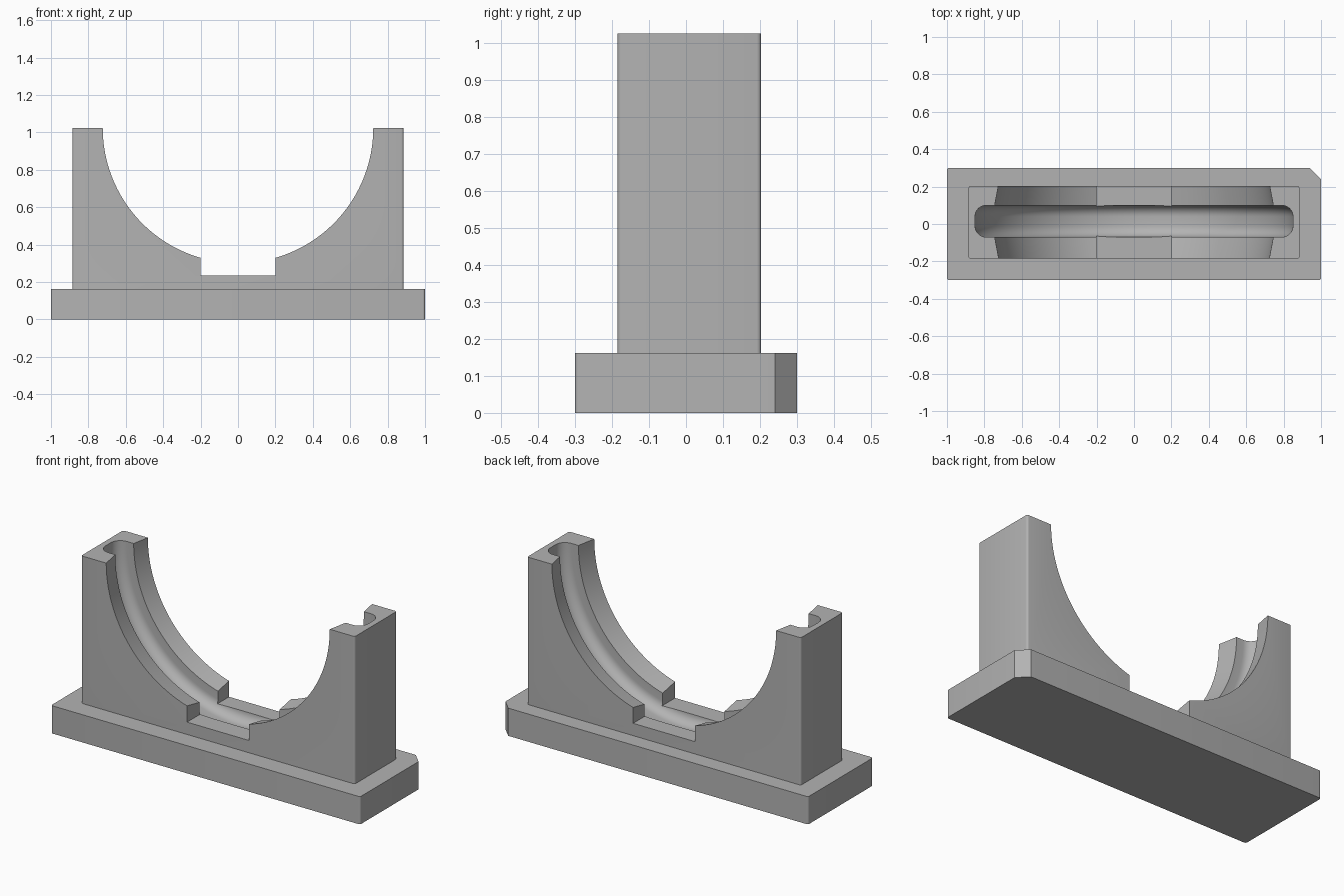
import bpy
import bmesh
from math import cos, sin, pi, radians
from mathutils import Vector

cube = bpy.data.objects.get("Cube")
if cube:
    bpy.data.objects.remove(cube, do_unlink=True)

grey = bpy.data.materials.new("plain grey")
grey.use_nodes = True
grey.diffuse_color = (0.45, 0.45, 0.45, 1)
grey.node_tree.nodes["Principled BSDF"].inputs["Base Color"].default_value = (0.45, 0.45, 0.45, 1)

TOP = 1.024        # top of the saddle, also the bore axis height
BASE_TOP = 0.162


def add_object(name, bm):
    bmesh.ops.recalc_face_normals(bm, faces=bm.faces)
    mesh = bpy.data.meshes.new(name)
    bm.to_mesh(mesh)
    bm.free()
    mesh.materials.append(grey)
    obj = bpy.data.objects.new(name, mesh)
    bpy.context.collection.objects.link(obj)
    return obj


def block(name, x, y0, y1, z0, z1, corner=0.0, cut=0.0):
    """Box with rounded upright edges; the back left edge may be cut flat."""
    bm = bmesh.new()
    bmesh.ops.create_cube(bm, size=1)
    for v in bm.verts:
        v.co = Vector((v.co.x * 2 * x, y0 + (v.co.y + 0.5) * (y1 - y0), z0 + (v.co.z + 0.5) * (z1 - z0)))
    upright = [e for e in bm.edges if abs(e.verts[0].co.z - e.verts[1].co.z) > 0.01]
    chosen = [e for e in upright if cut and e.verts[0].co.x > 0 and e.verts[0].co.y > 0]
    rounded = [e for e in upright if e not in chosen]
    if corner:
        bmesh.ops.bevel(bm, geom=rounded, offset=corner, segments=4, profile=0.5, affect='EDGES')
    if cut:
        edge = [e for e in bm.edges if e.is_valid
                and all((v.co.xy - Vector((x, y1))).length < 0.001 for v in e.verts)]
        bmesh.ops.bevel(bm, geom=edge, offset=cut, segments=1, affect='EDGES')
    return add_object(name, bm)


def bore_cutter():
    """Tapered bore with a round-cornered ring groove, turned about the y axis."""
    mid, half, r = 0.015, 0.085, 0.06
    side = [(0, 0.25), (0.715, 0.25), (0.724, 0.195), (0.745, half)]
    side += [(0.85 - r + r * sin(a), half - r + r * cos(a)) for a in [i * pi / 16 for i in range(9)]]
    profile = side + [(x, -y) for x, y in reversed(side)]
    bm = bmesh.new()
    verts = [bm.verts.new((x, y + mid, TOP)) for x, y in profile]
    edges = [bm.edges.new(pair) for pair in zip(verts, verts[1:])]
    bmesh.ops.spin(bm, geom=verts + edges, cent=(0, 0, TOP), axis=(0, 1, 0),
                   angle=2 * pi, steps=160, use_merge=True)
    bmesh.ops.remove_doubles(bm, verts=bm.verts, dist=0.0001)
    return add_object("bore_cutter", bm)


def subtract(obj, cutter):
    mod = obj.modifiers.new(cutter.name, 'BOOLEAN')
    mod.operation = 'DIFFERENCE'
    mod.solver = 'EXACT'
    mod.object = cutter
    bpy.ops.object.select_all(action='DESELECT')
    bpy.context.view_layer.objects.active = obj
    obj.select_set(True)
    bpy.ops.object.modifier_apply(modifier=mod.name)
    bpy.data.objects.remove(cutter, do_unlink=True)


# Foot plate with one cut corner
base = block("base_plate", 1.0, -0.3, 0.3, 0, BASE_TOP, 0.012, 0.06)

# Upright saddle, hollowed by the grooved bore and the bottom notch
saddle = block("saddle", 0.885, -0.185, 0.203, BASE_TOP, TOP, 0.012)
subtract(saddle, bore_cutter())
subtract(saddle, block("notch_cutter", 0.2, -0.4, 0.4, 0.234, 0.9))

for obj in (base, saddle):
    bpy.ops.object.select_all(action='DESELECT')
    bpy.context.view_layer.objects.active = obj
    obj.select_set(True)
    bpy.ops.object.shade_smooth_by_angle(angle=radians(28))
